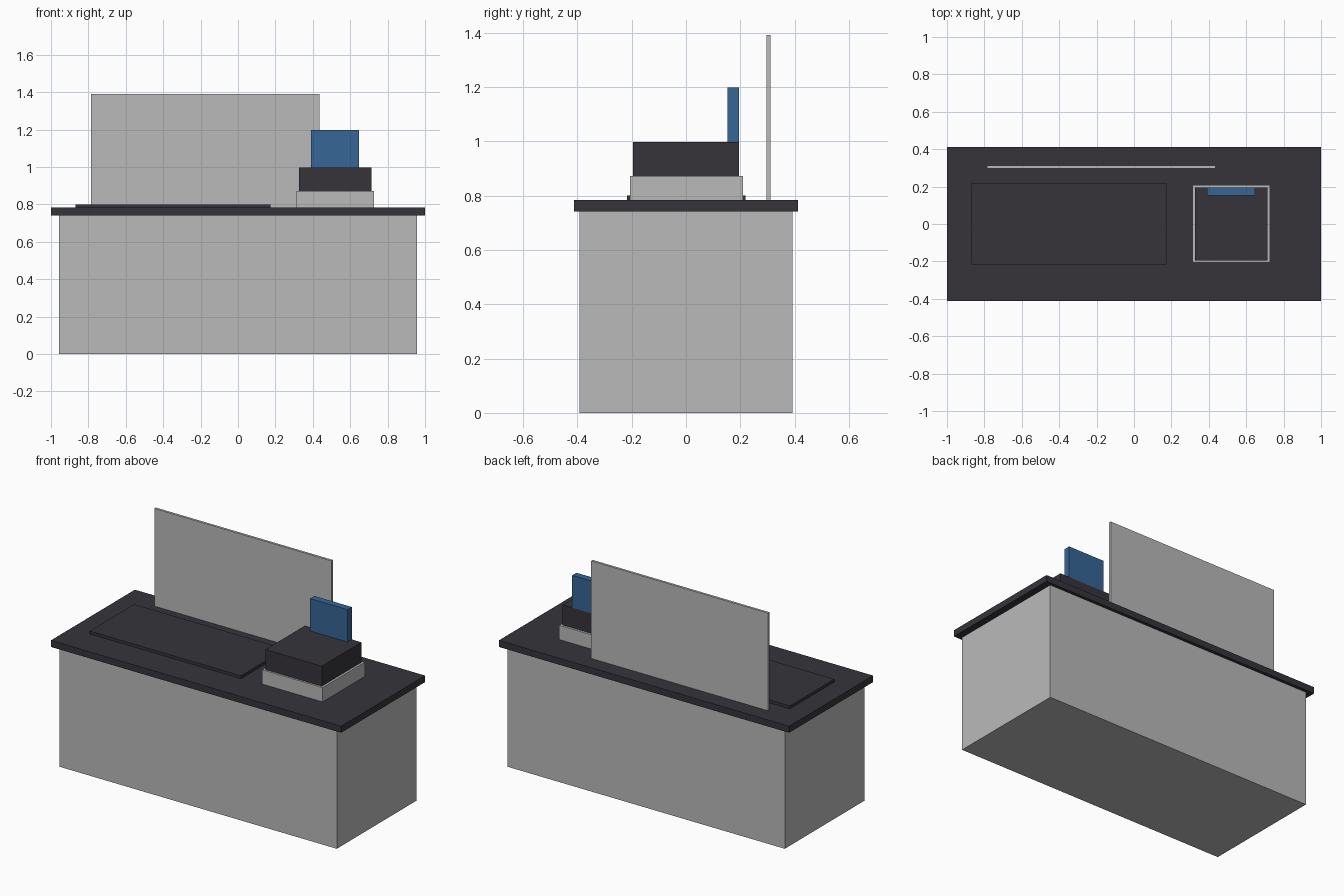
import bpy
import bmesh
from mathutils import Vector

# Remove the default cube
cube = bpy.data.objects.get("Cube")
if cube:
    bpy.data.objects.remove(cube, do_unlink=True)


def make_material(name, rgb):
    mat = bpy.data.materials.new(name)
    mat.use_nodes = True
    color = (*rgb, 1.0)
    mat.diffuse_color = color
    bsdf = next(n for n in mat.node_tree.nodes if n.type == "BSDF_PRINCIPLED")
    bsdf.inputs["Base Color"].default_value = color
    return mat


grey = make_material("light grey", (0.49, 0.49, 0.49))
dark = make_material("charcoal", (0.037, 0.034, 0.042))
blue = make_material("blue", (0.037, 0.133, 0.305))


def box(name, xs, ys, zs, mat):
    """Flat-faced box spanning the given (low, high) ranges."""
    low, high = (Vector(p) for p in zip(xs, ys, zs))
    bm = bmesh.new()
    bmesh.ops.create_cube(bm, size=1)
    bmesh.ops.scale(bm, vec=high - low, verts=bm.verts)
    bmesh.ops.translate(bm, vec=(low + high) / 2, verts=bm.verts)
    mesh = bpy.data.meshes.new(name)
    bm.to_mesh(mesh)
    bm.free()
    mesh.materials.append(mat)
    obj = bpy.data.objects.new(name, mesh)
    bpy.context.collection.objects.link(obj)
    return obj


# Levels shared by stacked parts
UNDERSIDE, TOP = 0.742, 0.783
BASE_TOP, REGISTER_TOP = 0.872, 0.997

# Counter
box("cabinet", (-0.956, 0.956), (-0.393, 0.393), (0, UNDERSIDE), grey)
box("countertop", (-1, 1), (-0.413, 0.413), (UNDERSIDE, TOP), dark)
box("conveyor_belt", (-0.87, 0.173), (-0.217, 0.22), (TOP, 0.801), dark)
box("divider_panel", (-0.785, 0.435), (0.297, 0.312), (TOP, 1.391), grey)

# Cash register
box("register_base", (0.312, 0.728), (-0.207, 0.209), (TOP, BASE_TOP), grey)
box("register_body", (0.325, 0.714), (-0.195, 0.195), (BASE_TOP, REGISTER_TOP), dark)
box("register_display", (0.39, 0.648), (0.153, 0.195), (REGISTER_TOP, 1.199), blue)
